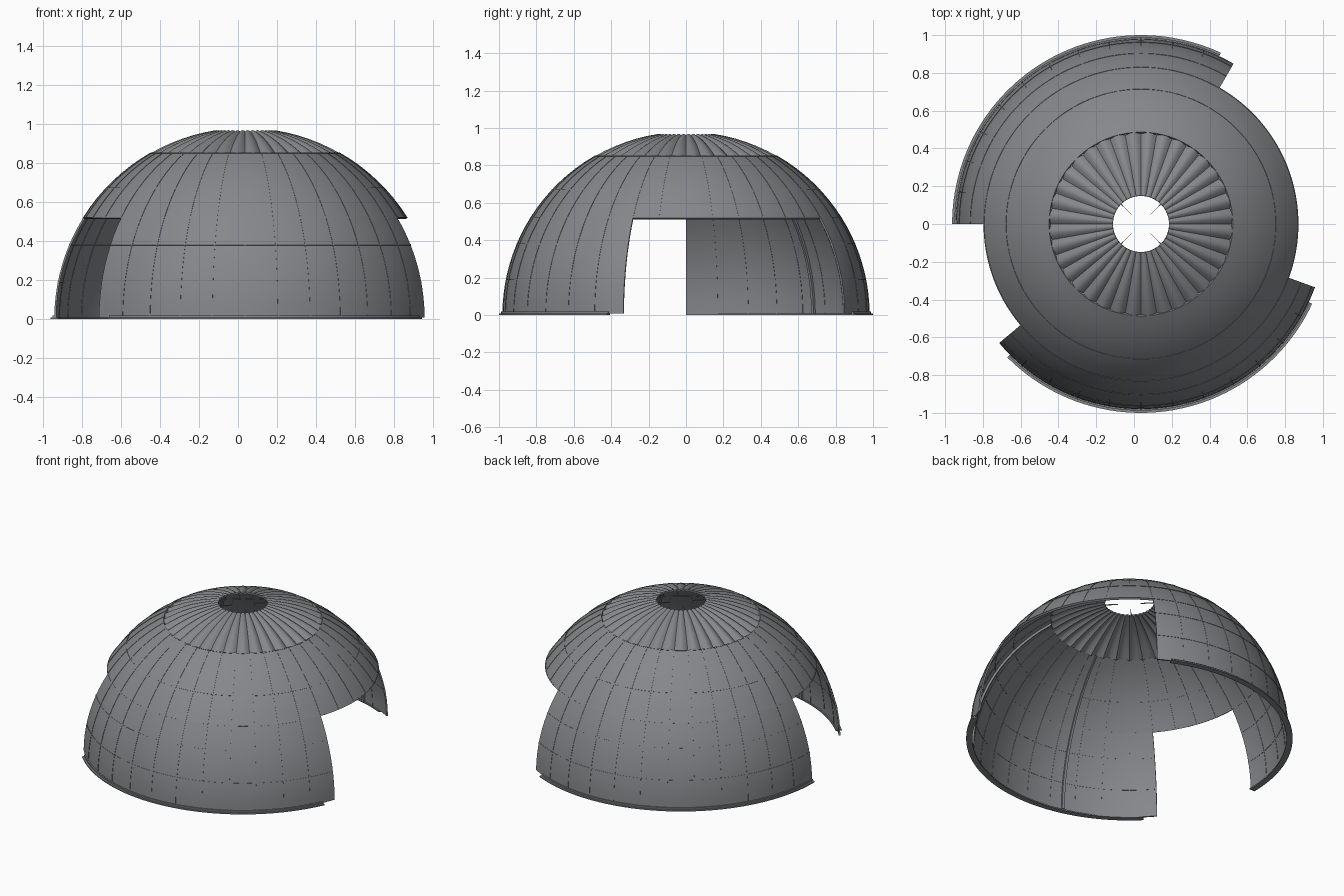
import bpy, bmesh, math

if "Cube" in bpy.data.objects:
    bpy.data.objects.remove(bpy.data.objects["Cube"])

CX = 0.037          # dome axis position along x
R = 0.98            # outer dome radius
WALL = 0.010        # shell thickness
metal = bpy.data.materials.new("grey_metal")
metal.diffuse_color = (0.235, 0.243, 0.255, 1)
metal.use_nodes = True
metal.node_tree.nodes["Principled BSDF"].inputs["Base Color"].default_value = metal.diffuse_color


def elev(z):
    """Elevation angle in degrees of a height on the dome."""
    return math.degrees(math.asin(z / R))


def patch(bm, a0, a1, e0, e1, ro=R, ri=R - WALL, step=2.5, nz=6, pleat=0.0):
    """Solid piece of a spherical shell between azimuths and elevations."""
    full = abs(a1 - a0 - 360) < 1e-6
    na = max(1, round((a1 - a0) / step))
    cols = na if full else na + 1
    grid = []
    for i in range(cols):
        a = math.radians(a0 + (a1 - a0) * i / na)
        col = []
        for r in (ro, ri):
            line = []
            for j in range(nz + 1):
                e = math.radians(e0 + (e1 - e0) * j / nz)
                dip = pleat * math.cos(e) * (1 - abs(math.sin(18 * a)))
                q = r - dip
                line.append(bm.verts.new((CX + q * math.cos(e) * math.cos(a),
                                          q * math.cos(e) * math.sin(a),
                                          q * math.sin(e))))
            col.append(line)
        grid.append(col)
    for i in range(na):
        (o0, n0), (o1, n1) = grid[i], grid[(i + 1) % cols]
        for j in range(nz):
            bm.faces.new((o0[j], o1[j], o1[j + 1], o0[j + 1]))
            bm.faces.new((n0[j + 1], n1[j + 1], n1[j], n0[j]))
        bm.faces.new((n0[0], n1[0], o1[0], o0[0]))
        bm.faces.new((o0[nz], o1[nz], n1[nz], n0[nz]))
    if not full:
        for o, n, flip in ((*grid[0], False), (*grid[-1], True)):
            for j in range(nz):
                f = (n[j], o[j], o[j + 1], n[j + 1])
                bm.faces.new(f[::-1] if flip else f)


def ring(bm, a0, a1, r0, r1, z0, z1, step=2.5):
    """Flat arc with a rectangular section."""
    na = round((a1 - a0) / step)
    rows = []
    for i in range(na + 1):
        a = math.radians(a0 + (a1 - a0) * i / na)
        rows.append([bm.verts.new((CX + r * math.cos(a), r * math.sin(a), z))
                     for r, z in ((r0, z0), (r1, z0), (r1, z1), (r0, z1))])
    for p, q in zip(rows, rows[1:]):
        for k in range(4):
            m = (k + 1) % 4
            bm.faces.new((p[k], q[k], q[m], p[m]))
    bm.faces.new(rows[0])
    bm.faces.new(rows[-1][::-1])


def finish(bm, name):
    bmesh.ops.recalc_face_normals(bm, faces=bm.faces[:])
    me = bpy.data.meshes.new(name)
    bm.to_mesh(me)
    bm.free()
    me.materials.append(metal)
    ob = bpy.data.objects.new(name, me)
    bpy.context.collection.objects.link(ob)
    bpy.ops.object.select_all(action='DESELECT')
    ob.select_set(True)
    bpy.context.view_layer.objects.active = ob
    bpy.ops.object.shade_smooth_by_angle(angle=math.radians(30))


E_BASE, E_LOW, E_MID, E_OPEN, E_UP, E_CAP = [
    elev(z) for z in (0.008, 0.19, 0.38, 0.52, 0.67, 0.85)]
E_TOP = math.degrees(math.acos(0.15 / R))
OUT, INN = R + 0.002, R - WALL - 0.002     # raised seam radii

# Lower walls standing either side of the two openings, with base flanges
walls = (("back_wall", 60, 180, 65, 180), ("front_wall", 220, 340, 225, 335))
for name, a0, a1, f0, f1 in walls:
    bm = bmesh.new()
    patch(bm, a0, a1, E_BASE, E_OPEN, nz=10)
    finish(bm, name)

    bm = bmesh.new()
    ring(bm, f0, f1, 0.962, 1.0, 0.0, 0.008)
    ring(bm, f0, f1, 0.970, 0.988, 0.008, 0.018)
    finish(bm, name + "_flange")

    # Panel seams
    bm = bmesh.new()
    for a in range(a0 + 10, a1, 10):
        patch(bm, a - 0.15, a + 0.15, E_BASE, E_OPEN, OUT, INN, 1, 10)
    for e in (E_LOW, E_MID):
        patch(bm, a0, a1, e - 0.15, e + 0.15, OUT, INN, nz=1)
    finish(bm, name + "_seams")

    # Inner stiffening ribs
    bm = bmesh.new()
    for a in (a0 + 15, a0 + 35) if a0 == 60 else (a0 + 35, a0 + 95):
        b = a if a0 == 220 else a + 40 * (a > 80)
        patch(bm, b - 0.5, b + 0.5, E_BASE, E_CAP, R - WALL, R - 0.024, 1, 14)
    finish(bm, name + "_ribs")

# Continuous upper band
bm = bmesh.new()
patch(bm, 0, 360, E_OPEN, E_CAP, nz=8)
finish(bm, "upper_band")

bm = bmesh.new()
for a in range(0, 360, 10):
    patch(bm, a - 0.15, a + 0.15, E_OPEN, E_CAP, OUT, INN, 1, 8)
for e in (E_OPEN, E_UP, E_CAP):
    patch(bm, 0, 360, e - 0.15, e + 0.15, OUT, INN, nz=1)
finish(bm, "upper_band_seams")

# Pleated cap around the open eye
bm = bmesh.new()
patch(bm, 0, 360, E_CAP, E_TOP, R, R - WALL, step=1.25, nz=6, pleat=0.04)
finish(bm, "pleated_cap")

# Short thin fins reaching into the eye
bm = bmesh.new()
for a in (45, 135, 225, 315):
    ring(bm, a - 0.8, a + 0.8, 0.07, 0.15, 0.952, 0.958, step=1.6)
finish(bm, "eye_fins")
